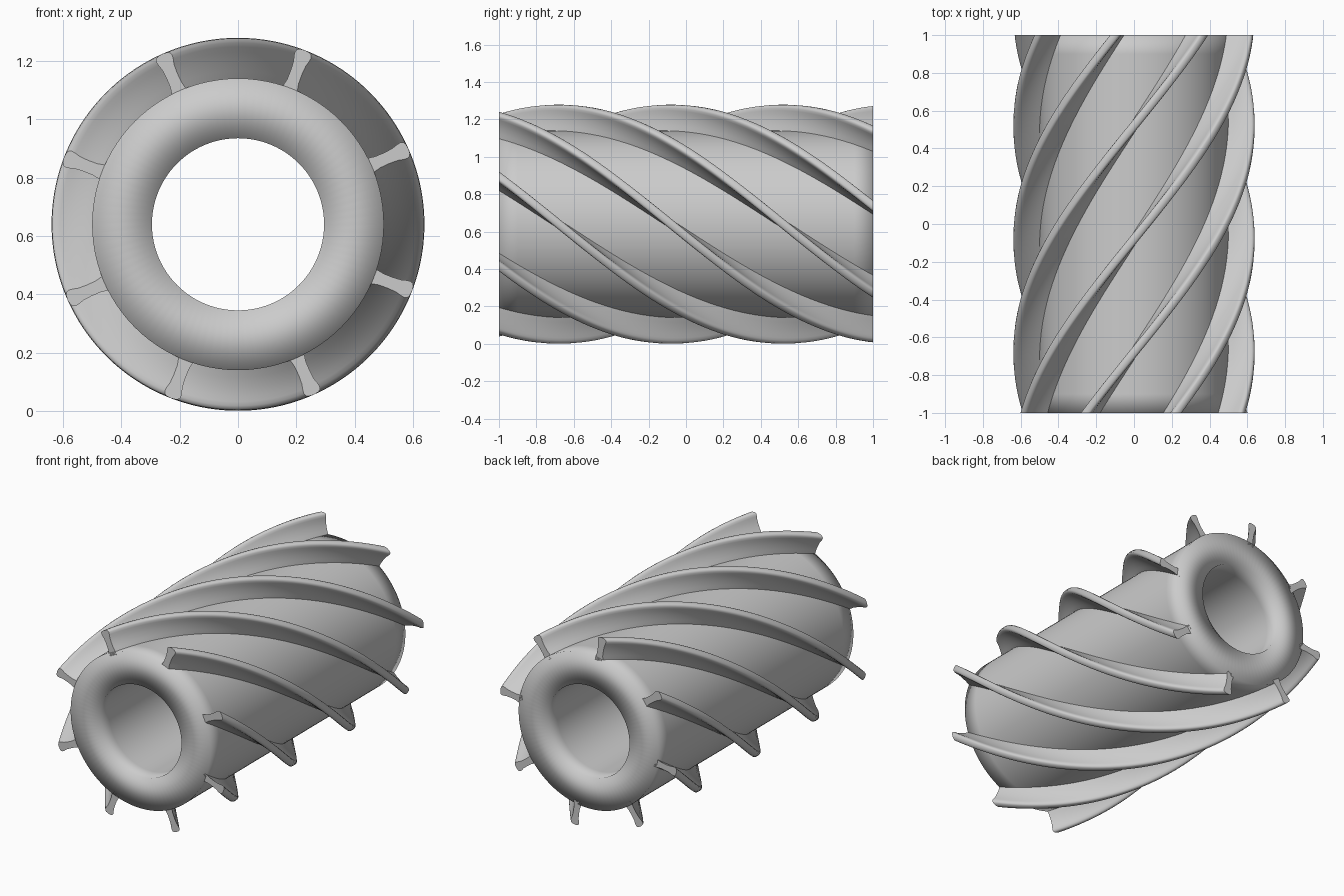
import bpy, bmesh
from math import sin, cos, radians, pi

if "Cube" in bpy.data.objects:
    bpy.data.objects.remove(bpy.data.objects["Cube"])

CZ = 0.64            # height of the axis
BLADES = 8
TWIST = radians(150) # total twist from front to back


def make_object(name, bm):
    bmesh.ops.recalc_face_normals(bm, faces=bm.faces)
    for f in bm.faces:
        f.smooth = True
    mesh = bpy.data.meshes.new(name)
    bm.to_mesh(mesh)
    bm.free()
    ob = bpy.data.objects.new(name, mesh)
    bpy.context.collection.objects.link(ob)
    return ob


def skin(bm, rings, close=False):
    # quads between consecutive closed rings
    pairs = list(zip(rings, rings[1:]))
    if close:
        pairs.append((rings[-1], rings[0]))
    for a, b in pairs:
        n = len(a)
        for i in range(n):
            j = (i + 1) % n
            bm.faces.new((a[i], a[j], b[j], b[i]))


def point(bm, r, a, y):
    return bm.verts.new((r * cos(a), y, CZ + r * sin(a)))


# Hollow core: lathed section with support loops close to the ends
bm = bmesh.new()
section = [(0.295, -1), (0.5, -1), (0.5, -0.9), (0.5, 0.9),
           (0.5, 1), (0.295, 1), (0.295, 0.9), (0.295, -0.9)]
N = 96
skin(bm, [[point(bm, r, 2 * pi * i / N, y) for i in range(N)]
          for r, y in section], close=True)
make_object("hollow_core", bm)

# Helical blades: waisted stem with a rounded lip, swept along the axis
# profile points: radius, angle offset in degrees
half = [(0.48, 3.2), (0.503, 2.9), (0.525, 2.3), (0.56, 2.1), (0.59, 2.2),
        (0.608, 2.6), (0.622, 2.75), (0.632, 2.4), (0.637, 1.6)]
profile = half + [(0.639, 0)] + [(r, -a) for r, a in reversed(half)]
STEPS = 80
for k in range(BLADES):
    bm = bmesh.new()
    start = radians(24 + 45 * k)
    rings = []
    for s in range(STEPS + 1):
        t = s / STEPS
        rings.append([point(bm, r, start - TWIST * t + radians(a), -1 + 2 * t)
                      for r, a in profile])
    skin(bm, rings)
    bm.faces.new(rings[0])
    bm.faces.new(rings[-1])
    blade = make_object(f"helical_blade_{k + 1}", bm)
    bpy.ops.object.select_all(action='DESELECT')
    blade.select_set(True)
    bpy.context.view_layer.objects.active = blade
    bpy.ops.object.shade_smooth_by_angle(angle=radians(50))
